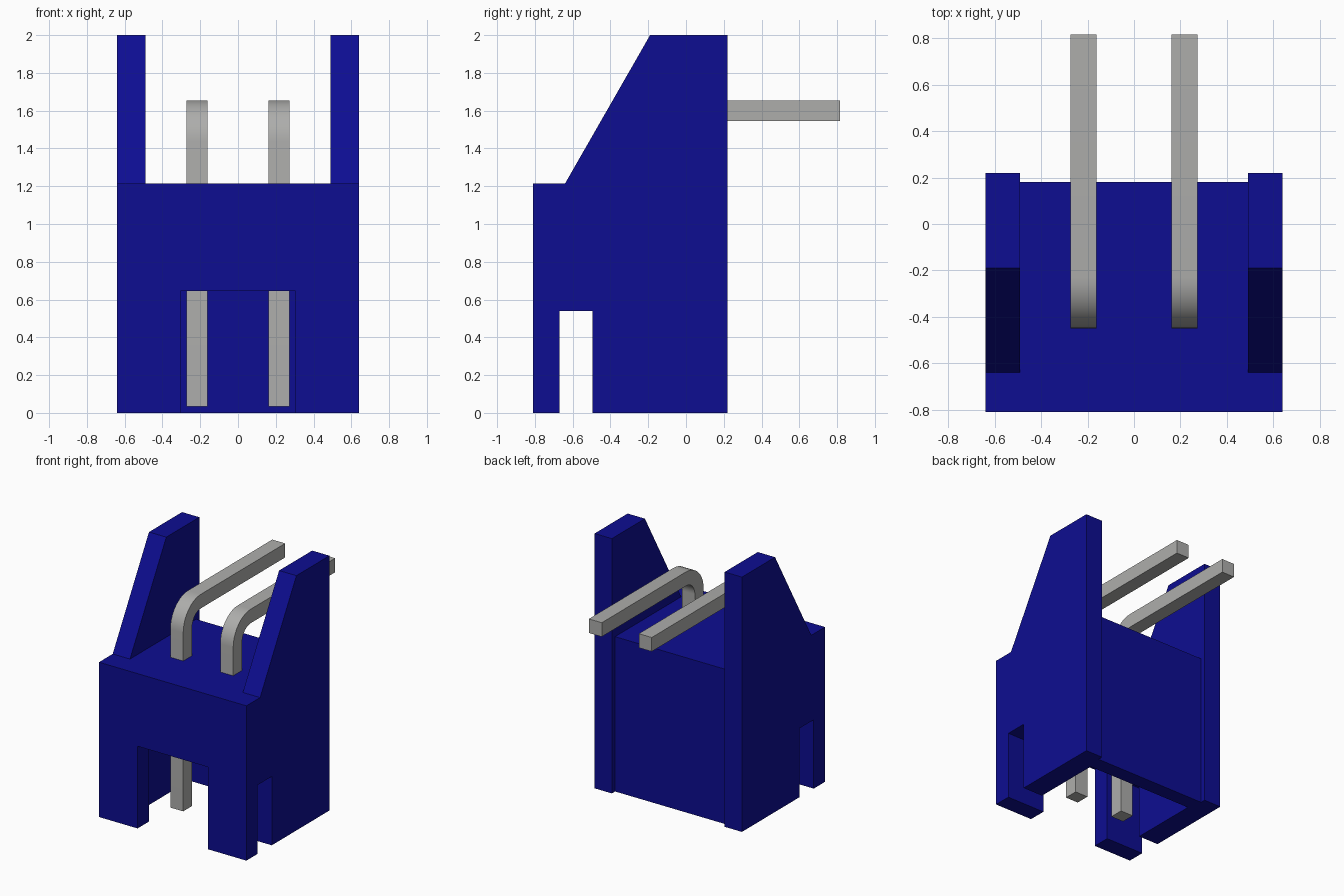
import bpy, bmesh, math
from mathutils import Vector

cube = bpy.data.objects.get("Cube")
if cube:
    bpy.data.objects.remove(cube, do_unlink=True)


def material(name, rgb):
    m = bpy.data.materials.new(name)
    m.use_nodes = True
    m.diffuse_color = (*rgb, 1)
    m.node_tree.nodes["Principled BSDF"].inputs["Base Color"].default_value = (*rgb, 1)
    return m


blue = material("deep blue plastic", (0.004, 0.004, 0.285))
grey = material("grey metal", (0.42, 0.42, 0.41))


def extrude_profile(name, profile, x0, x1, mat):
    """Extrude a closed (y, z) outline from x0 to x1."""
    bm = bmesh.new()
    face = bm.faces.new([bm.verts.new((x0, y, z)) for y, z in profile])
    ext = bmesh.ops.extrude_face_region(bm, geom=[face])
    verts = [g for g in ext["geom"] if isinstance(g, bmesh.types.BMVert)]
    bmesh.ops.translate(bm, verts=verts, vec=Vector((x1 - x0, 0, 0)))
    bmesh.ops.recalc_face_normals(bm, faces=bm.faces)
    mesh = bpy.data.meshes.new(name)
    bm.to_mesh(mesh)
    bm.free()
    mesh.materials.append(mat)
    obj = bpy.data.objects.new(name, mesh)
    bpy.context.collection.objects.link(obj)
    return obj


def activate(obj):
    bpy.ops.object.select_all(action='DESELECT')
    obj.select_set(True)
    bpy.context.view_layer.objects.active = obj


def cut_box(obj, x, y, z):
    """Subtract a box, symmetric in x, with the given y and z ranges."""
    outline = [(y[0], z[0]), (y[1], z[0]), (y[1], z[1]), (y[0], z[1])]
    cutter = extrude_profile("cutter", outline, -x, x, blue)
    cutter.hide_render = True
    activate(obj)
    mod = obj.modifiers.new("cut", 'BOOLEAN')
    mod.operation = 'DIFFERENCE'
    mod.solver = 'EXACT'
    mod.object = cutter
    bpy.ops.object.modifier_apply(modifier=mod.name)
    bpy.data.objects.remove(cutter, do_unlink=True)


# Housing: side outline with the sloped ear and the side slot
outline = [(-0.81, 0), (-0.67, 0), (-0.67, 0.54), (-0.495, 0.54), (-0.495, 0),
           (0.22, 0), (0.22, 2), (-0.19, 2), (-0.64, 1.215), (-0.81, 1.215)]
housing = extrude_profile("housing", outline, -0.64, 0.64, blue)
cut_box(housing, 0.49, (-1, 1), (1.215, 3))           # gap between the ears
cut_box(housing, 0.49, (0.18, 1), (-1, 1.5))          # shallow back recess
cut_box(housing, 0.465, (-0.67, 0.06), (-1, 0.87))    # open socket underneath
cut_box(housing, 0.305, (-1, -0.5), (-1, 0.645))      # front notch

# Pins: square bars rising through the housing and bending to the back
R_OUT, R_IN, STEPS = 0.22, 0.11, 10
CY, CZ = -0.45 + R_OUT, 1.655 - R_OUT


def arc(radius):
    angles = [math.pi - i * math.pi / 2 / STEPS for i in range(STEPS + 1)]
    return [(CY + radius * math.cos(a), CZ + radius * math.sin(a)) for a in angles]


pin_outline = ([(-0.45, 0.035)] + arc(R_OUT) + [(0.815, 1.655), (0.815, 1.545)]
               + arc(R_IN)[::-1] + [(-0.34, 0.035)])
for side, cx in (("right", -0.217), ("left", 0.217)):
    pin = extrude_profile(side + "_pin", pin_outline, cx - 0.056, cx + 0.056, grey)
    activate(pin)
    bpy.ops.object.shade_smooth_by_angle(angle=math.radians(30))
